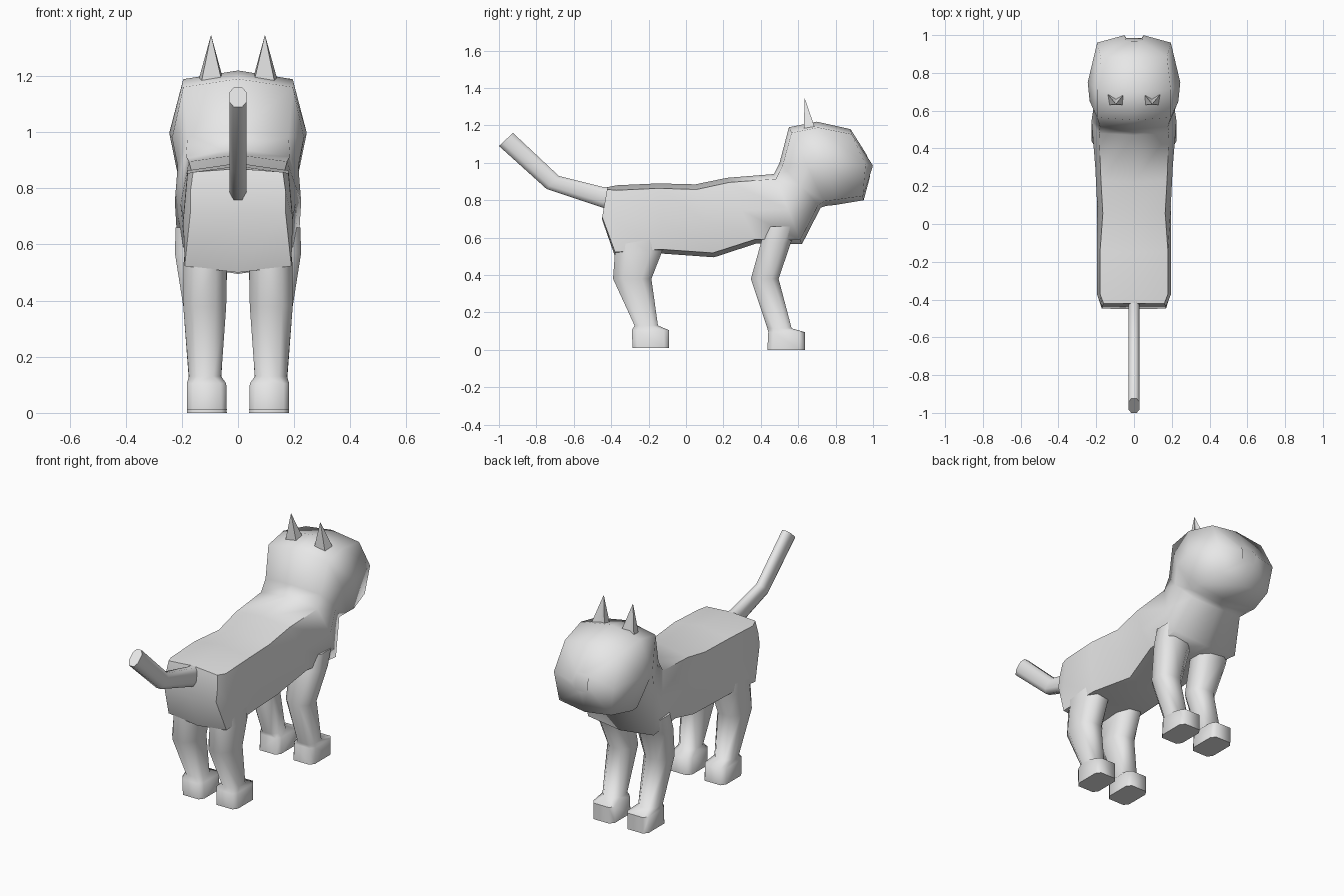
import bpy, bmesh, math
from mathutils import Vector

cube = bpy.data.objects.get("Cube")
if cube:
    bpy.data.objects.remove(cube, do_unlink=True)

grey = bpy.data.materials.new("plain_grey")
grey.use_nodes = True
grey.diffuse_color = (0.8, 0.8, 0.8, 1)
grey.node_tree.nodes["Principled BSDF"].inputs["Base Color"].default_value = (0.8, 0.8, 0.8, 1)
parts = []


def loft(name, rings):
    """Skin a list of equal-length point rings and close both ends."""
    bm = bmesh.new()
    loops = [[bm.verts.new(p) for p in ring] for ring in rings]
    n = len(loops[0])
    for a, b in zip(loops, loops[1:]):
        for i in range(n):
            j = (i + 1) % n
            bm.faces.new((a[i], a[j], b[j], b[i]))
    bm.faces.new(loops[0])
    bm.faces.new(loops[-1])
    bmesh.ops.remove_doubles(bm, verts=bm.verts, dist=0.0005)
    bmesh.ops.recalc_face_normals(bm, faces=bm.faces)
    mesh = bpy.data.meshes.new(name)
    bm.to_mesh(mesh)
    bm.free()
    mesh.materials.append(grey)
    obj = bpy.data.objects.new(name, mesh)
    bpy.context.collection.objects.link(obj)
    parts.append(obj)
    return obj


def body_ring(yt, zt, yb, zb, w_top, w_mid, w_low, bulge=0):
    """Symmetric cross-section hung between a top and a bottom point."""
    top, low = Vector((0, yt, zt)), Vector((0, yb, zb))
    side = []
    for w, t, push in ((w_top, 0.07, 0), (w_mid, 0.5, bulge), (w_low, 0.94, 0)):
        side.append(top.lerp(low, t) + Vector((w, push, 0)))
    other = [Vector((-p.x, p.y, p.z)) for p in reversed(side)]
    centre_low = low + Vector((0, 0, 0))
    return [top, *side, centre_low, *other]


def box_ring(x0, x1, y0, y1, z, cut=0.25):
    """Horizontal rectangle with cut corners."""
    cx, cy = (x1 - x0) * cut, (y1 - y0) * cut
    return [(x0 + cx, y0, z), (x1 - cx, y0, z), (x1, y0 + cy, z), (x1, y1 - cy, z),
            (x1 - cx, y1, z), (x0 + cx, y1, z), (x0, y1 - cy, z), (x0, y0 + cy, z)]


# Trunk, neck and head in one skin from rump to nose
loft("body_and_head", [body_ring(*r) for r in (
    (-0.42, 0.87, -0.45, 0.70, 0.16, 0.17, 0.17),
    (-0.37, 0.88, -0.38, 0.50, 0.18, 0.195, 0.19),
    (-0.15, 0.89, -0.13, 0.515, 0.18, 0.195, 0.185),
    (0.05, 0.885, 0.15, 0.495, 0.165, 0.195, 0.15),
    (0.22, 0.92, 0.38, 0.57, 0.175, 0.205, 0.19),
    (0.47, 0.94, 0.62, 0.565, 0.185, 0.225, 0.215),
    (0.50, 1.00, 0.72, 0.76, 0.18, 0.215, 0.17),
    (0.55, 1.19, 0.75, 0.77, 0.195, 0.235, 0.195),
    (0.70, 1.22, 0.80, 0.775, 0.195, 0.245, 0.205),
    (0.88, 1.18, 0.95, 0.80, 0.175, 0.195, 0.17, 0.045),
    (0.968, 1.04, 0.985, 0.93, 0.04, 0.05, 0.04, 0.023),
)])

# Tail: two straight lengths with a bend
tail_rings = []
for yt, zt, yb, zb in ((-0.36, 0.87, -0.38, 0.74), (-0.44, 0.87, -0.46, 0.765),
                       (-0.68, 0.93, -0.745, 0.86), (-0.925, 1.16, -1.0, 1.09)):
    top, low = Vector((0, yt, zt)), Vector((0, yb, zb))
    ring = []
    for x, t in ((-1, 0), (1, 0), (2, 0.25), (2, 0.75), (1, 1), (-1, 1), (-2, 0.75), (-2, 0.25)):
        ring.append(top.lerp(low, t) + Vector((x * 0.015, 0, 0)))
    tail_rings.append(ring)
loft("tail", tail_rings)

# Legs with paws: x inner, x outer, y back, y front, height
REAR = ((0.04, 0.185, -0.40, -0.12, 0.62), (0.04, 0.195, -0.38, -0.13, 0.52),
        (0.042, 0.195, -0.39, -0.185, 0.38), (0.06, 0.175, -0.275, -0.15, 0.13),
        (0.042, 0.182, -0.29, -0.09, 0.105), (0.04, 0.182, -0.285, -0.09, 0.01))
FRONT = ((0.035, 0.222, 0.42, 0.60, 0.66), (0.035, 0.225, 0.40, 0.56, 0.57),
         (0.045, 0.195, 0.347, 0.495, 0.38), (0.06, 0.175, 0.435, 0.565, 0.115),
         (0.042, 0.182, 0.44, 0.635, 0.095), (0.04, 0.182, 0.435, 0.635, 0.0))


def mirrored(name, rings):
    loft("left_" + name, rings)
    loft("right_" + name, [[(-x, y, z) for x, y, z in ring] for ring in rings])


for name, rows in (("rear_leg", REAR), ("front_leg", FRONT)):
    mirrored(name, [box_ring(*row, cut=0.14 if row[4] < 0.11 else 0.25) for row in rows])

# Pointed ears, folded inward on the side towards the nose
ear_base = [(0.055, 0.63, 1.17), (0.132, 0.63, 1.17), (0.145, 0.695, 1.17),
            (0.095, 0.665, 1.17), (0.048, 0.695, 1.17)]
mirrored("ear", [ear_base, [(0.096, 0.634, 1.345)] * 5][:1] +
         [[(0.096 + (x - 0.096) * 0.02, 0.634 + (y - 0.634) * 0.02, 1.344)
           for x, y, z in ear_base]])

# Soft shading over the whole animal
bpy.ops.object.select_all(action='DESELECT')
for obj in parts:
    obj.select_set(True)
bpy.context.view_layer.objects.active = parts[0]
bpy.ops.object.shade_smooth_by_angle(angle=math.radians(70))
